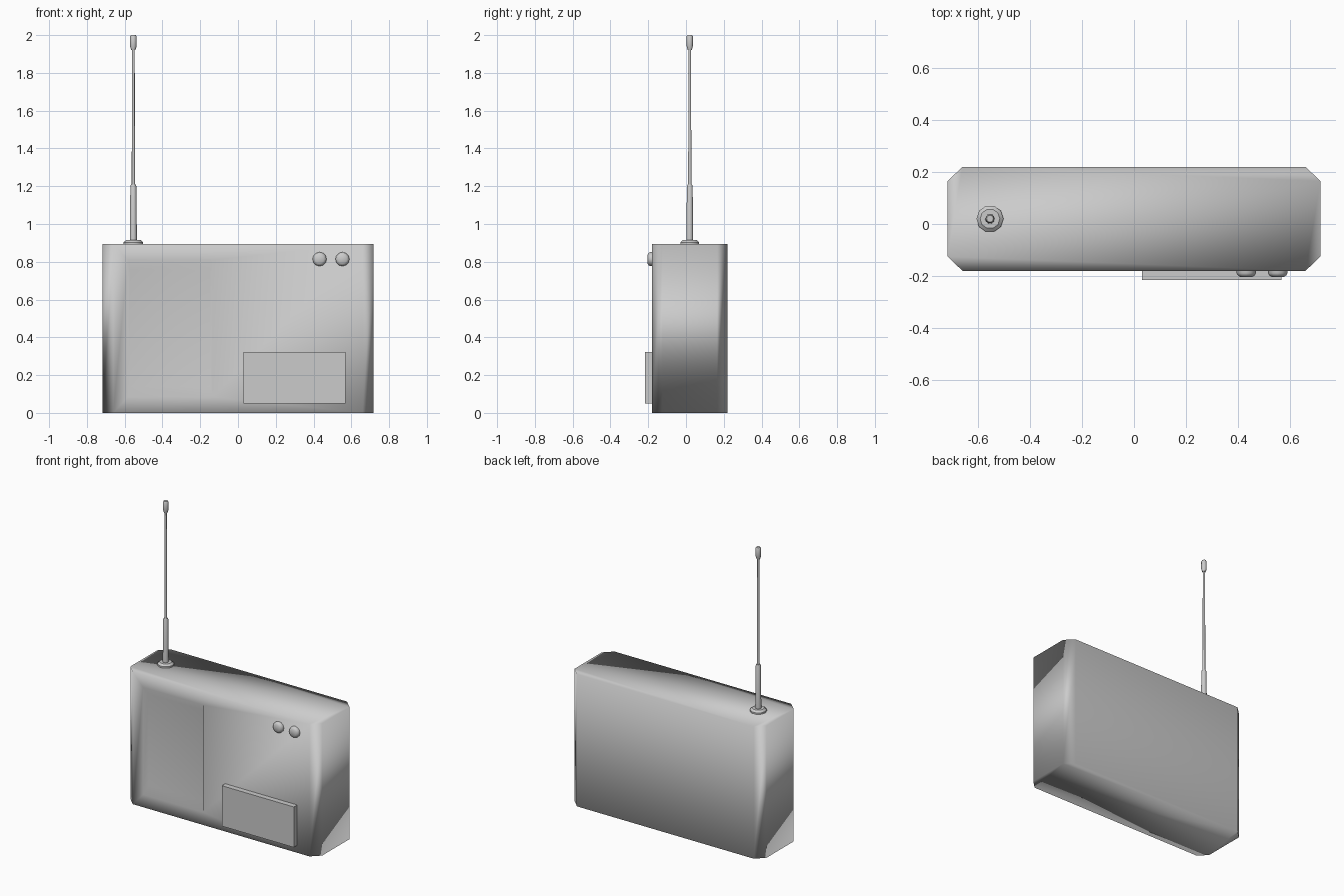
import bpy, bmesh, math
from mathutils import Matrix, Vector

if "Cube" in bpy.data.objects:
    bpy.data.objects.remove(bpy.data.objects["Cube"])


def finish(name, bm):
    bmesh.ops.recalc_face_normals(bm, faces=bm.faces)
    mesh = bpy.data.meshes.new(name)
    bm.to_mesh(mesh)
    bm.free()
    obj = bpy.data.objects.new(name, mesh)
    bpy.context.scene.collection.objects.link(obj)
    return obj


def loft(name, rings):
    """Skin matching rings of points and cap both ends."""
    bm = bmesh.new()
    loops = [[bm.verts.new(p) for p in ring] for ring in rings]
    n = len(loops[0])
    for a, b in zip(loops, loops[1:]):
        for i in range(n):
            j = (i + 1) % n
            bm.faces.new((a[i], a[j], b[j], b[i]))
    bm.faces.new(loops[0])
    bm.faces.new(loops[-1])
    return finish(name, bm)


def lathe(name, profile, matrix, sides):
    """Revolve (radius, height) points about local z."""
    rings = [[matrix @ Vector((r * math.cos(t), r * math.sin(t), h))
              for t in (2 * math.pi * i / sides for i in range(sides))]
             for r, h in profile]
    obj = loft(name, rings)
    bpy.context.view_layer.objects.active = obj
    obj.select_set(True)
    bpy.ops.object.shade_smooth_by_angle(angle=math.radians(40))
    obj.select_set(False)
    return obj


def rect(x0, x1, z0, z1, y):
    return [(x0, y, z0), (x1, y, z0), (x1, y, z1), (x0, y, z1)]


FRONT, BACK, TOP = -0.18, 0.22, 0.893

# Case: chamfered rectangle extruded upward, soft-shaded corners
half = [(0.66, FRONT), (0.717, -0.125), (0.717, 0.165), (0.66, BACK)]
outline = half + [(-x, y) for x, y in reversed(half)]
body = loft("case", [[(x, y, z) for x, y in outline] for z in (0, TOP)])
for f in body.data.polygons:
    f.use_smooth = abs(f.normal.z) < 0.5

# Recessed front bay with sloping sides
def bay(t):
    return rect(-0.583 + 0.013 * t, -0.135 - 0.013 * t,
                0.085 + 0.053 * t, 0.81 - 0.057 * t, FRONT + 0.04 * t)

cutter = loft("bay_cutter", [bay(-0.2), bay(1)])
cutter.hide_render = True
cutter.hide_set(True)
cut = body.modifiers.new("bay", "BOOLEAN")
cut.object = cutter
cut.operation = "DIFFERENCE"
cut.solver = "EXACT"
body.modifiers.new("normals", "WEIGHTED_NORMAL")

# Raised front panel
loft("front_panel", [rect(0.03, 0.568, 0.05, 0.323, y) for y in (-0.216, -0.17)])

# Two knobs
for i, x in enumerate((0.432, 0.553)):
    m = Matrix.Translation((x, FRONT, 0.814)) @ Matrix.Rotation(math.pi / 2, 4, "X")
    lathe(f"knob_{i + 1}", [(0.037, -0.01), (0.037, 0.009), (0.033, 0.017), (0.023, 0.024)], m, 12)

# Telescopic antenna
base = Matrix.Translation((-0.554, 0.02, 0))
lathe("antenna_base", [(0.052, TOP - 0.01), (0.052, TOP + 0.01), (0.038, TOP + 0.022)], base, 10)
lathe("antenna_sleeve", [(0.019, TOP), (0.016, 1.2), (0.012, 1.21)], base, 10)
lathe("antenna_rod", [(0.009, 1.2), (0.007, 1.94)], base, 10)
lathe("antenna_tip", [(0.011, 1.92), (0.017, 1.94), (0.017, 1.994), (0.013, 2.0)], base, 10)
